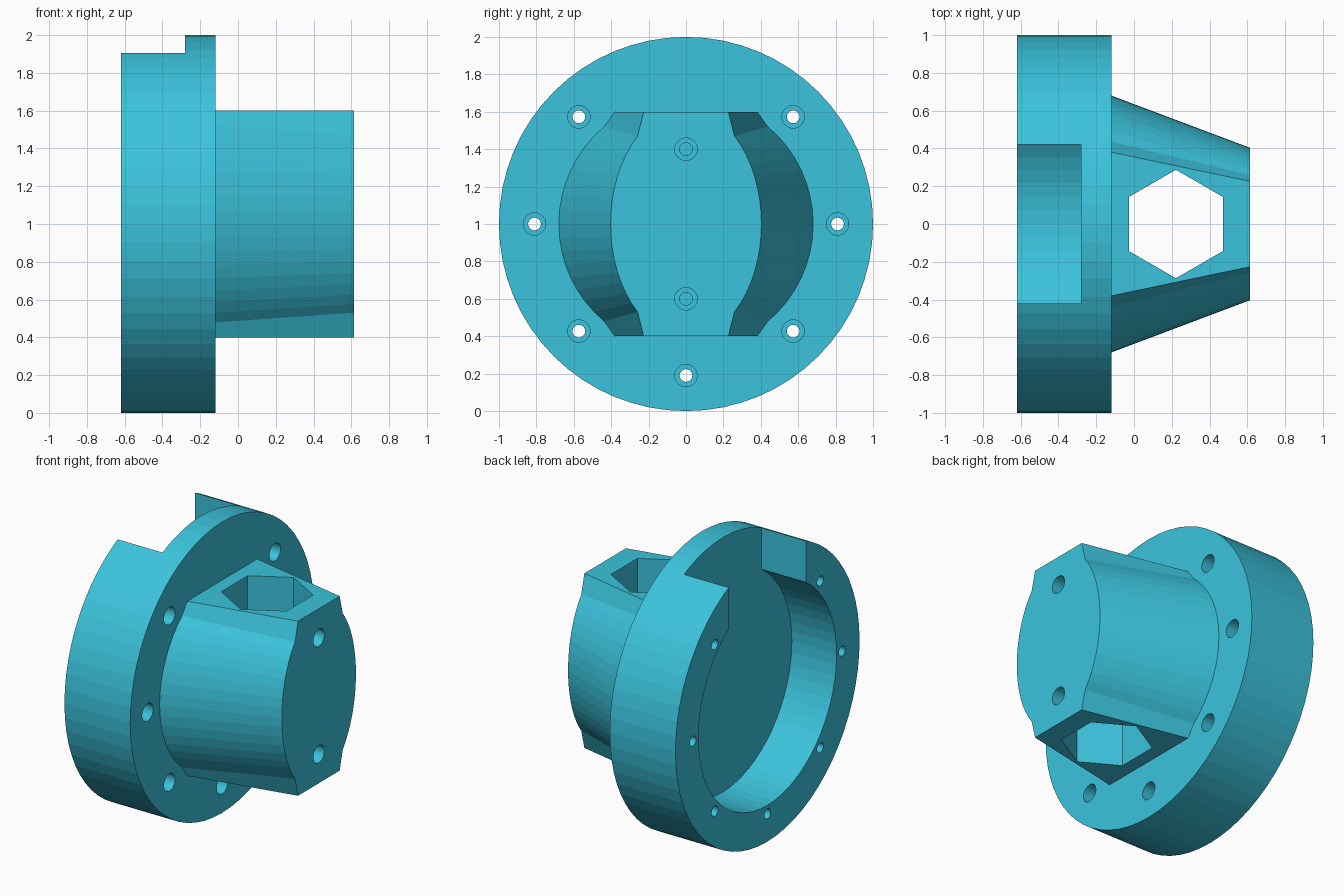
import bpy, bmesh, math
from mathutils import Matrix, Vector

if "Cube" in bpy.data.objects:
    bpy.data.objects.remove(bpy.data.objects["Cube"])

mat = bpy.data.materials.new("cyan")
mat.diffuse_color = (0.044, 0.55, 0.72, 1)
mat.use_nodes = True
mat.node_tree.nodes["Principled BSDF"].inputs["Base Color"].default_value = mat.diffuse_color


def loft(name, rings):
    """Closed solid through matching rings of points."""
    bm = bmesh.new()
    loops = [[bm.verts.new(p) for p in r] for r in rings]
    n = len(loops[0])
    for a, b in zip(loops, loops[1:]):
        for i in range(n):
            j = (i + 1) % n
            bm.faces.new((a[i], a[j], b[j], b[i]))
    bm.faces.new(loops[0])
    bm.faces.new(loops[-1])
    bmesh.ops.recalc_face_normals(bm, faces=bm.faces)
    me = bpy.data.meshes.new(name)
    bm.to_mesh(me)
    bm.free()
    me.materials.append(mat)
    ob = bpy.data.objects.new(name, me)
    bpy.context.collection.objects.link(ob)
    return ob


def rod(name, sections, y=0, z=1, n=64):
    """Stepped round solid along x from (x, radius) sections."""
    return loft(name, [[(x, y + r * math.cos(2 * math.pi * i / n), z + r * math.sin(2 * math.pi * i / n))
                        for i in range(n)] for x, r in sections])


def boolean(target, tool, op):
    m = target.modifiers.new(op, 'BOOLEAN')
    m.operation, m.solver, m.object = op, 'EXACT', tool
    bpy.context.view_layer.objects.active = target
    bpy.ops.object.modifier_apply(modifier=m.name)
    bpy.data.objects.remove(tool)


def boss_ring(x, a, b, flat):
    """Bulged sides between flat top and bottom."""
    arc = [math.radians(-50 + 100 * i / 16) for i in range(17)]
    right = [(flat, -0.6)] + [(a * math.cos(t), b * math.sin(t)) for t in arc] + [(flat, 0.6)]
    return [(x, y, 1 + z) for y, z in right + [(-y, -z) for y, z in right]]


# round flange with tapered boss
body = rod("flange_and_boss", [(-0.62, 1), (-0.12, 1)])
boss = loft("boss", [boss_ring(-0.2, 0.68, 0.68, 0.38), boss_ring(-0.12, 0.68, 0.68, 0.38),
                     boss_ring(0.615, 0.403, 0.613, 0.226)])
boolean(body, boss, 'UNION')

# rear recess and the slot open at the top
boolean(body, rod("recess", [(-0.8, 0.75), (-0.28, 0.75)]), 'DIFFERENCE')
slot = loft("slot", [[(x, -0.42, 1.1), (x, 0.42, 1.1), (x, 0.42, 2.2), (x, -0.42, 2.2)] for x in (-0.8, -0.28)])
boolean(body, slot, 'DIFFERENCE')

# vertical hexagonal hole through the boss
hexagon = [(0.222 + 0.287 * math.cos(math.radians(30 + 60 * i)), 0.287 * math.sin(math.radians(30 + 60 * i)))
           for i in range(6)]
boolean(body, loft("hex_hole", [[(x, y, z) for x, y in hexagon] for z in (0.2, 1.8)]), 'DIFFERENCE')


def bolt_hole(front, back, y, z):
    s = [(front + 0.1, 0.06), (front - 0.09, 0.06), (front - 0.0901, 0.034), (back, 0.034)]
    boolean(body, rod("bolt_hole", s, y, z, 24), 'DIFFERENCE')


# seven counterbored flange holes, none at the slot
for k in range(8):
    if k != 2:
        t = k * math.pi / 4
        bolt_hole(-0.12, -0.8, 0.81 * math.cos(t), 1 + 0.81 * math.sin(t))

# two holes from the boss end into the hexagonal hole
for z in (0.6, 1.4):
    bolt_hole(0.615, 0.35, 0, z)
